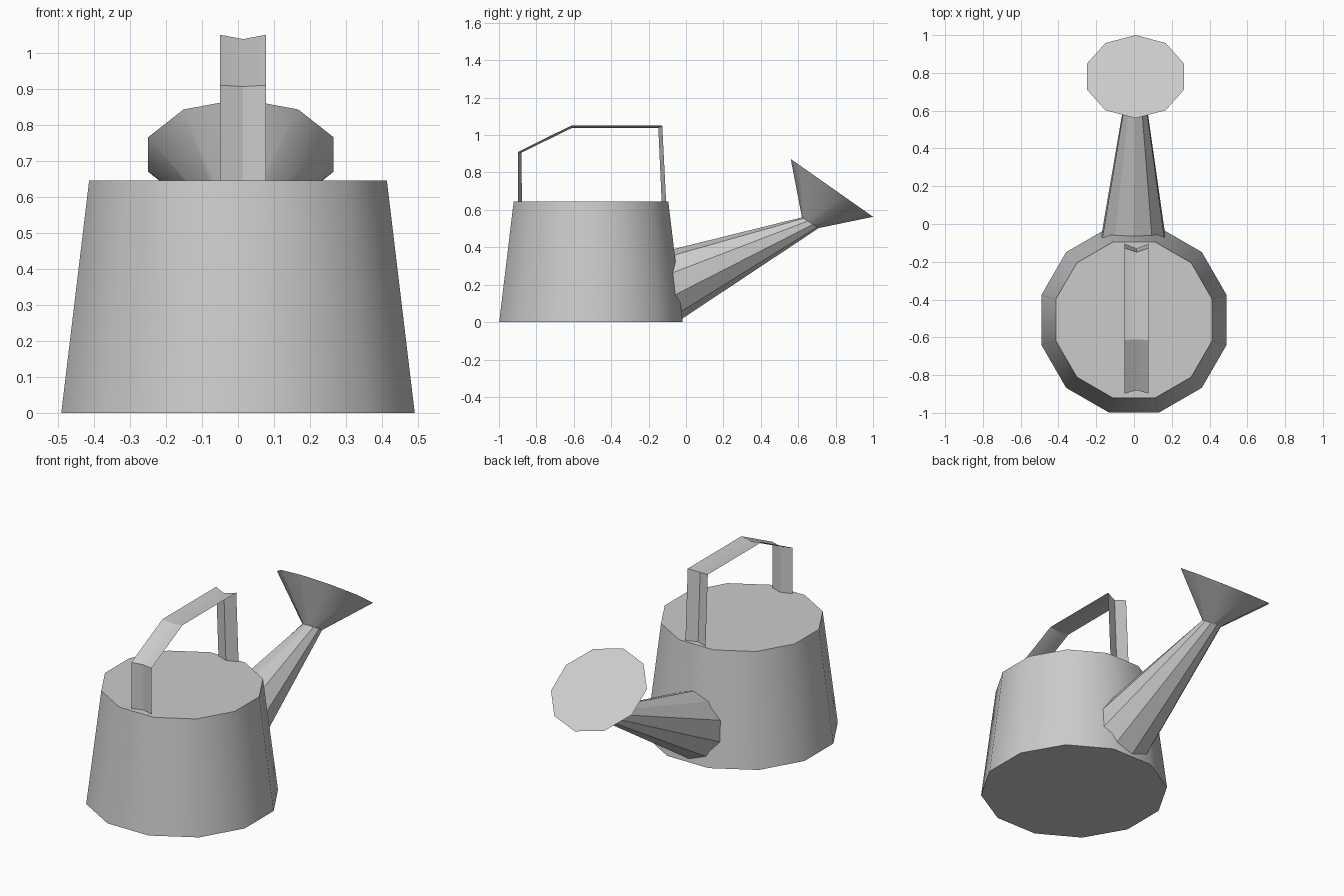
import bpy, bmesh
from math import sin, cos, pi, radians
from mathutils import Vector

if "Cube" in bpy.data.objects:
    bpy.data.objects.remove(bpy.data.objects["Cube"])


def finish(name, bm, angle):
    bmesh.ops.recalc_face_normals(bm, faces=bm.faces[:])
    mesh = bpy.data.meshes.new(name)
    bm.to_mesh(mesh)
    bm.free()
    obj = bpy.data.objects.new(name, mesh)
    bpy.context.collection.objects.link(obj)
    bpy.ops.object.select_all(action='DESELECT')
    obj.select_set(True)
    bpy.context.view_layer.objects.active = obj
    bpy.ops.object.shade_smooth_by_angle(angle=radians(angle))
    return obj


def ring(a, b, cx, rx, sides, turn=0.0):
    """Ellipse of points whose opposite extremes a and b lie in the YZ plane."""
    a, b = Vector((cx, *a)), Vector((cx, *b))
    mid, half = (a + b) / 2, (a - b) / 2
    return [mid + half * cos(t) + Vector((rx * sin(t), 0, 0))
            for t in (turn + 2 * pi * i / sides for i in range(sides))]


def tube(name, rings, caps=(True, True), angle=31):
    bm = bmesh.new()
    loops = [[bm.verts.new(p) for p in r] for r in rings]
    n = len(loops[0])
    for lo, hi in zip(loops, loops[1:]):
        for i in range(n):
            j = (i + 1) % n
            bm.faces.new((lo[i], lo[j], hi[j], hi[i]))
    for loop, cap in zip((loops[0], loops[-1]), caps):
        if cap:
            bm.faces.new(loop)
    return finish(name, bm, angle)


# Tapered twelve-sided can
def can_ring(r, z):
    return ring((-0.508 + r, z), (-0.508 - r, z), 0, r, 12, radians(15))


tube("can_body", [can_ring(0.508, 0), can_ring(0.428, 0.645)])

# Ten-sided spout, its wide end sunk into the can
neck = ring((0.62, 0.56), (0.71, 0.503), 0.007, 0.056, 10)
tube("spout", [ring((-0.19, 0.36), (-0.03, 0.012), -0.004, 0.182, 10), neck],
     caps=(True, False))

# Flared sprinkler head with a flat face
tube("sprinkler_head",
     [neck, ring((0.56, 0.872), (1.0, 0.563), 0.008, 0.271, 10)],
     caps=(False, True))

# Handle: thin strap with a shallow V cross-section
outer = [(-0.898, 0.64), (-0.898, 0.91), (-0.615, 1.05), (-0.127, 1.05), (-0.106, 0.64)]
crease = [(-0.877, 0.64), (-0.88, 0.906), (-0.61, 1.038), (-0.148, 1.038), (-0.13, 0.64)]
bm = bmesh.new()
strips = [[bm.verts.new((x, y, z)) for y, z in path]
          for x, path in ((-0.05, outer), (0.014, crease), (0.078, outer))]
for s, t in zip(strips, strips[1:]):
    for i in range(len(s) - 1):
        bm.faces.new((s[i], s[i + 1], t[i + 1], t[i]))
finish("handle", bm, 25)
